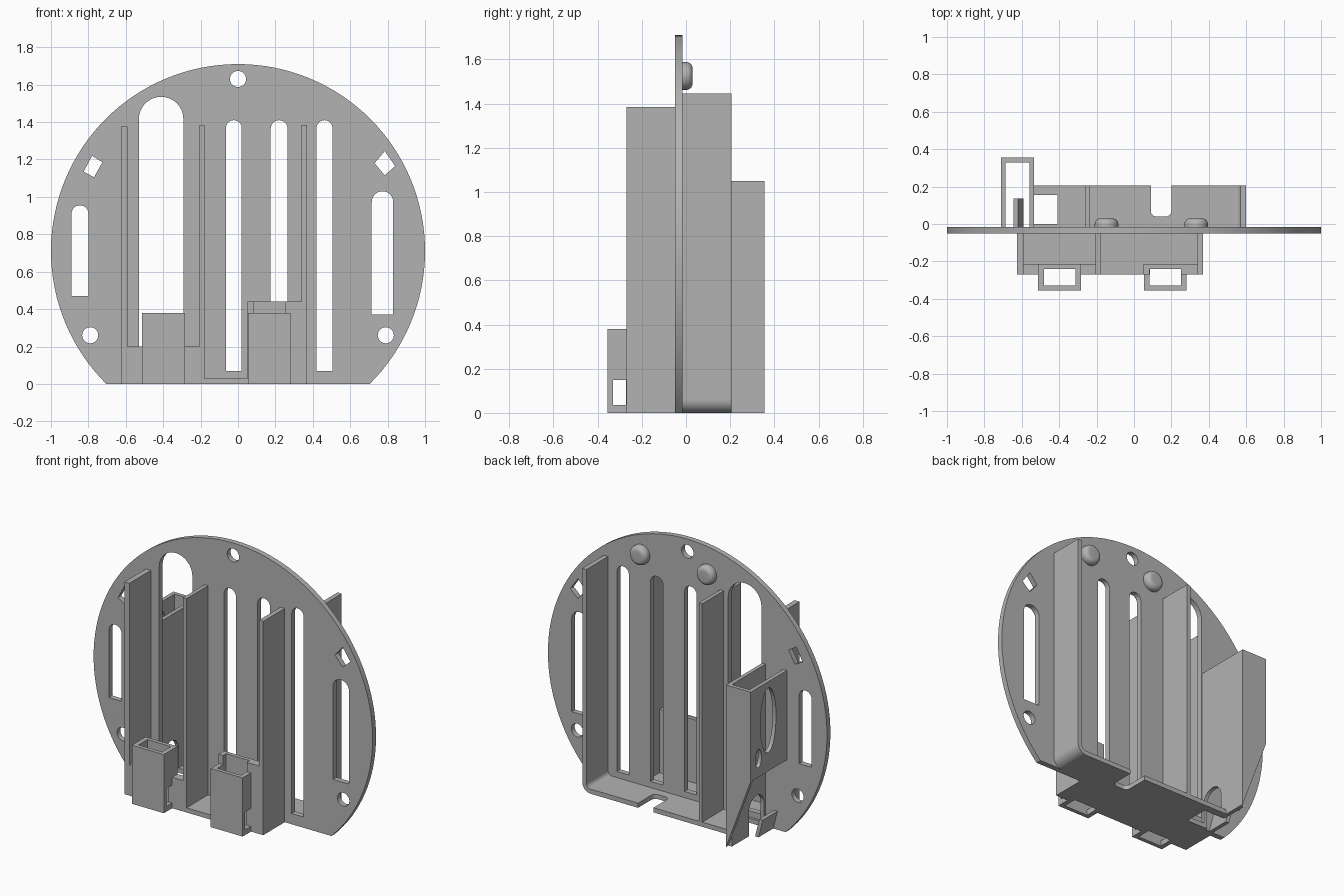
import bpy, bmesh
from math import sin, cos, pi, radians

if "Cube" in bpy.data.objects:
    bpy.data.objects.remove(bpy.data.objects["Cube"])

grey = bpy.data.materials.new("plain grey")
grey.use_nodes = True
colour = (0.45, 0.45, 0.45, 1)
grey.diffuse_color = colour
grey.node_tree.nodes["Principled BSDF"].inputs["Base Color"].default_value = colour


def arc(cu, cv, ru, rv, start, end, steps=16):
    """Points along an elliptic arc, angles in degrees."""
    angles = [radians(start + (end - start) * i / steps) for i in range(steps + 1)]
    return [(cu + ru * cos(a), cv + rv * sin(a)) for a in angles]


def ring(cu, cv, ru, rv=None):
    return arc(cu, cv, ru, rv or ru, 0, 360, 32)[:-1]


def rect(u0, u1, v0, v1):
    return [(u0, v0), (u1, v0), (u1, v1), (u0, v1)]


def slot(u0, u1, v0, v1):
    """Upright slot with a round top and a square foot."""
    r = (u1 - u0) / 2
    return [(u0, v0), (u1, v0)] + arc(u0 + r, v1 - r, r, r, 0, 180)


def sheet(name, plane, a, b, *loops):
    """Extrude an outline with holes from a to b across the given plane."""
    curve = bpy.data.curves.new(name, 'CURVE')
    curve.dimensions = '2D'
    curve.fill_mode = 'BOTH'
    curve.extrude = (b - a) / 2
    for loop in loops:
        spline = curve.splines.new('POLY')
        spline.points.add(len(loop) - 1)
        for point, (u, v) in zip(spline.points, loop):
            point.co = (u, v, 0, 1)
        spline.use_cyclic_u = True
    ob = bpy.data.objects.new(name, curve)
    bpy.context.collection.objects.link(ob)
    bpy.ops.object.select_all(action='DESELECT')
    ob.select_set(True)
    bpy.context.view_layer.objects.active = ob
    bpy.ops.object.convert(target='MESH')
    ob = bpy.context.object
    bm = bmesh.new()
    bm.from_mesh(ob.data)
    for vert in bm.verts:
        u, v, w = vert.co
        w += (a + b) / 2
        vert.co = {"xy": (u, v, w), "xz": (u, w, v), "yz": (w, u, v)}[plane]
    finish(ob, bm)


def finish(ob, bm):
    bmesh.ops.remove_doubles(bm, verts=bm.verts[:], dist=0.0001)
    bmesh.ops.recalc_face_normals(bm, faces=bm.faces[:])
    bm.to_mesh(ob.data)
    bm.free()
    ob.data.materials.clear()
    ob.data.materials.append(grey)
    bpy.ops.object.select_all(action='DESELECT')
    ob.select_set(True)
    bpy.context.view_layer.objects.active = ob
    bpy.ops.object.shade_smooth_by_angle(angle=radians(30))


FRONT, BACK = -0.05, -0.015

# Round plate with flat foot, slots, screw holes and tilted windows
sheet("round_plate", "xz", FRONT, BACK,
      arc(0, 0.71, 1, 1, -45.23, 225.23, 96),
      slot(-0.065, 0.02, 0.07, 1.41),
      slot(0.175, 0.265, 0.07, 1.41),
      slot(0.42, 0.505, 0.07, 1.41),
      slot(-0.53, -0.292, 0.07, 1.535),
      slot(-0.89, -0.8, 0.47, 0.955),
      slot(0.715, 0.83, 0.37, 1.03),
      ring(0, 1.63, 0.043), ring(-0.79, 0.26, 0.043), ring(0.79, 0.26, 0.043),
      [(-0.78, 1.22), (-0.725, 1.185), (-0.77, 1.105), (-0.825, 1.135)],
      [(0.785, 1.245), (0.84, 1.165), (0.785, 1.115), (0.73, 1.18)])

# Floor, notched for the two sockets, the cable and the left opening
sheet("floor", "xy", 0, 0.03,
      [(-0.625, -0.27), (-0.48, -0.27), (-0.48, -0.24), (-0.31, -0.24), (-0.31, -0.27),
       (0.085, -0.27), (0.085, -0.24), (0.255, -0.24), (0.255, -0.27), (0.37, -0.27),
       (0.37, -0.03), (0.54, -0.03), (0.54, 0.205), (0.2, 0.205)]
      + arc(0.17, 0.07, 0.03, 0.03, 0, -90, 6) + arc(0.12, 0.07, 0.03, 0.03, -90, -180, 6)
      + [(0.09, 0.205), (-0.535, 0.205), (-0.535, 0.155), (-0.41, 0.155), (-0.41, 0),
         (-0.535, 0), (-0.535, -0.03), (-0.625, -0.03)])

# Tall front walls
for name, x0, x1, top in (("front_wall_right", -0.625, -0.59, 1.375),
                          ("front_wall_middle", -0.205, -0.18, 1.385),
                          ("front_wall_left", 0.34, 0.37, 1.385)):
    sheet(name, "xy", 0, top, rect(x0, x1, -0.27, FRONT))

# Back walls, the outer one bending into the floor
sheet("back_wall_middle", "xy", 0, 1.445, rect(-0.26, -0.235, BACK, 0.205))
sheet("back_wall_left", "xz", BACK, 0.205,
      [(0.6, 1.445), (0.57, 1.445), (0.57, 0.06)]
      + arc(0.54, 0.06, 0.03, 0.03, 0, -90, 8)
      + arc(0.54, 0.06, 0.06, 0.06, -90, 0, 12))

# Front panels and the sockets on them
for side, x0, x1, p0, p1, top in (("right", -0.512, -0.283, -0.59, -0.205, 0.2),
                                  ("left", 0.053, 0.282, 0.05, 0.34, 0.44)):
    c0, c1 = x0 + 0.03, x1 - 0.03
    sheet("front_panel_" + side, "xy", 0, top,
          [(p0, -0.27), (c0, -0.27), (c0, -0.24), (c1, -0.24), (c1, -0.27),
           (p1, -0.27), (p1, -0.215), (p0, -0.215)])
    sheet("socket_front_" + side, "xy", 0, 0.38, rect(c0, c1, -0.355, -0.33))
    sheet("socket_back_" + side, "xy", 0, 0.38, rect(c0, c1, -0.24, -0.215))
    for edge, s0, s1 in (("outer", x0, c0), ("inner", c1, x1)):
        sheet(f"socket_{edge}_{side}", "yz", s0, s1,
              rect(-0.355, -0.215, 0, 0.38), rect(-0.33, -0.272, 0.035, 0.15))

# Sleeve behind the plate: back, inner wall with arch, outer wall with openings
sheet("sleeve_back", "xz", 0.33, 0.355,
      [(-0.712, 1.05), (-0.535, 1.05), (-0.535, 0), (-0.712, 0.47)])
sheet("sleeve_inner_wall", "yz", -0.56, -0.535,
      [(BACK, 0), (0, 0)] + arc(0.078, 0.157, 0.078, 0.078, 180, 0)
      + [(0.156, 0), (0.33, 0), (0.33, 1.05), (BACK, 1.05)])
sheet("sleeve_outer_wall", "yz", -0.712, -0.687,
      rect(BACK, 0.33, 0.47, 1.05),
      ring(0.175, 0.8, 0.08, 0.21), ring(0.275, 0.59, 0.03, 0.06))
sheet("sleeve_foot", "xz", BACK, 0.135,
      [(-0.615, 0), (-0.59, 0), (-0.62, 0.12), (-0.645, 0.12)])

# Rounded buttons on the back
for side, x in (("right", -0.147), ("left", 0.332)):
    mesh = bpy.data.meshes.new("button_" + side)
    ob = bpy.data.objects.new("button_" + side, mesh)
    bpy.context.collection.objects.link(ob)
    profile = [(0.063, -0.02), (0.063, 0)] + arc(0.033, 0, 0.03, 0.03, 0, 90, 8) + [(0, 0.03)]
    bm = bmesh.new()
    verts = [bm.verts.new((x + r, y, 1.525)) for r, y in profile]
    edges = [bm.edges.new(pair) for pair in zip(verts, verts[1:])]
    bmesh.ops.spin(bm, geom=verts + edges, cent=(x, 0, 1.525), axis=(0, 1, 0),
                   angle=2 * pi, steps=32)
    finish(ob, bm)
